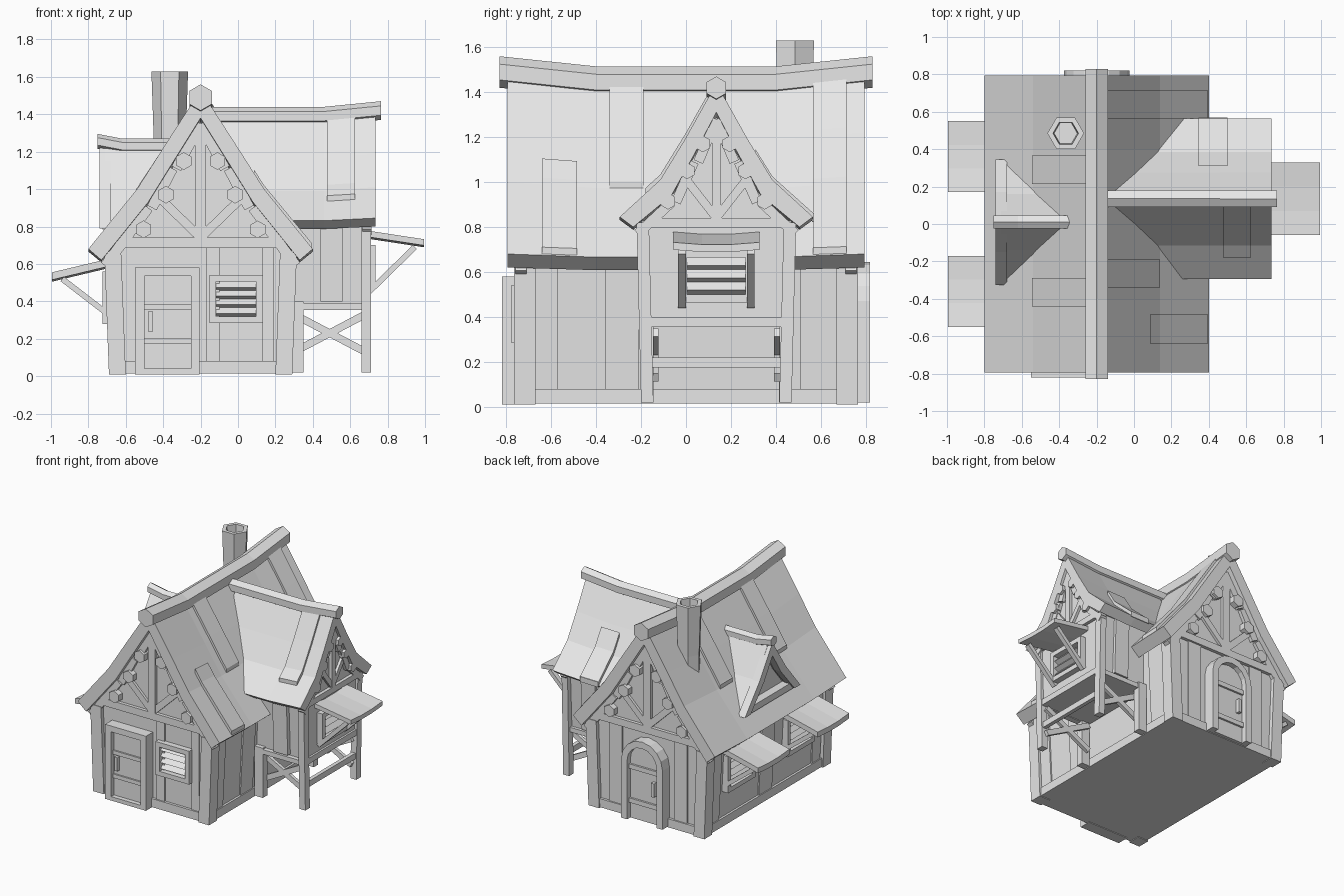
import bpy, bmesh
from math import pi, cos, sin
from mathutils import Matrix, Vector

cube = bpy.data.objects.get("Cube")
if cube:
    bpy.data.objects.remove(cube, do_unlink=True)

plain = bpy.data.materials.new("plain_grey")
plain.use_nodes = True
plain.diffuse_color = (0.8, 0.8, 0.8, 1)
plain.node_tree.nodes["Principled BSDF"].inputs["Base Color"].default_value = (0.8, 0.8, 0.8, 1)


def frame(x, y, turn):
    return Matrix.Translation((x, y, 0)) @ Matrix.Rotation(turn, 4, 'Z')


# Local frames: every gable or window is built facing -y
FRONT = frame(-0.2, 0, 0)
BACK = frame(-0.2, 0, pi)
WING = frame(0, 0.135, pi / 2)
DORMER = frame(0, 0.01, -pi / 2)
WORLD = Matrix()


def loft(name, rings, m=WORLD):
    """Skin a list of equal rings and cap both ends."""
    bm = bmesh.new()
    loops = [[bm.verts.new(m @ Vector(p)) for p in ring] for ring in rings]
    for a, b in zip(loops, loops[1:]):
        for i in range(len(a)):
            j = (i + 1) % len(a)
            bm.faces.new((a[i], a[j], b[j], b[i]))
    bm.faces.new(loops[0][::-1])
    bm.faces.new(loops[-1])
    bmesh.ops.recalc_face_normals(bm, faces=bm.faces)
    mesh = bpy.data.meshes.new(name)
    bm.to_mesh(mesh)
    bm.free()
    mesh.materials.append(plain)
    obj = bpy.data.objects.new(name, mesh)
    bpy.context.collection.objects.link(obj)
    return obj


def rect(x0, x1, y0, y1, z):
    return [(x0, y0, z), (x1, y0, z), (x1, y1, z), (x0, y1, z)]


def box(name, x0, x1, y0, y1, z0, z1, m=WORLD, lean=0):
    """Box whose top may lean sideways in x."""
    loft(name, [rect(x0, x1, y0, y1, z0), rect(x0 + lean, x1 + lean, y0, y1, z1)], m)


def prism(name, outline, y0, y1, m):
    loft(name, [[(x, y, z) for x, z in outline] for y in (y0, y1)], m)


def beam(name, a, b, width, depth, hint, m):
    a, b, h = Vector(a), Vector(b), Vector(hint)
    side = (b - a).cross(h).normalized() * width / 2
    h = h * depth / 2
    loft(name, [[p + side + h, p - side + h, p - side - h, p + side - h] for p in (a, b)], m)


def log(name, path, r, m):
    """Six-sided timber running along y."""
    loft(name, [[(x + r * cos(pi / 2 + k * pi / 3), y, z + r * sin(pi / 2 + k * pi / 3))
                 for k in range(6)] for x, y, z in path], m)


def mirrored(half):
    """Closed symmetric outline from its right half, ending on the centre line."""
    return half + [(-x, z) for x, z in half[-2::-1]]


def lerp(table, t):
    for (a, u), (b, v) in zip(table, table[1:]):
        if t <= b:
            return u + (v - u) * (t - a) / (b - a)
    return table[-1][1]


def sagged(z, y, sag):
    return z + lerp(sag, y) * (z - 0.3) / 1.2


def roof(name, outer, inner, sag, m):
    outline = mirrored(outer) + mirrored(inner)[::-1]
    loft(name, [[(x, y, sagged(z, y, sag)) for x, z in outline] for y, _ in sag], m)


def patch(outer, sag, side, y0, y1, d0, d1, m):
    """Raised roof board that follows the slope."""
    slope = sorted(outer)
    rings = []
    for d in [d0] + [d for d, _ in slope if d0 < d < d1] + [d1]:
        z = lerp(slope, d)
        rings.append([(side * d, y, sagged(z, y, sag) + h)
                      for y, h in ((y0, -0.01), (y1, -0.01), (y1, 0.03), (y0, 0.03))])
    loft("roof_board", rings, m)


def gable(m, wall, inner, tie, post, knobs, r):
    """Timber framing of one gable end."""
    half, z0, z1 = tie
    w, top = post
    box("tie_beam", -half, half, wall - 0.025, wall, z0, z1, m)
    box("king_post", -w, w, wall - 0.025, wall, z1, top, m)
    for s in (-1, 1):
        for (x0, a), (x1, b) in zip(inner, inner[1:]):
            beam("rafter", (s * (x0 - 0.02), wall, a - 0.03), (s * x1, wall, b - 0.03),
                 r * 1.2, 0.05, (0, 1, 0), m)
        beam("gable_brace", (0, wall, z1), (s * knobs[1][0] * 1.15, wall, knobs[1][1] - r / 2),
             r, 0.04, (0, 1, 0), m)
        for x, z in knobs:
            log("purlin_end", [(s * x, wall + 0.02, z), (s * x, wall - 0.045, z)], r, m)


def window(m, cx, wide, z0, z1, wall, slats, bar=0.035):
    """Framed window with sloping louvres."""
    x0, x1, out = cx - wide / 2, cx + wide / 2, wall - 0.045
    for a, b in ((x0, x0 + bar), (x1 - bar, x1)):
        box("window_jamb", a, b, out, wall + 0.02, z0, z1, m)
    for a, b in ((z0, z0 + bar), (z1 - bar, z1)):
        box("window_rail", x0, x1, out, wall + 0.02, a, b, m)
    step = (z1 - z0 - 2 * bar) / slats
    for i in range(slats):
        z = z0 + bar + i * step
        loft("louvre", [[(x, wall, z), (x, out + 0.012, z + step * 0.35), (x, wall, z + step)]
                        for x in (x0 + bar, x1 - bar)], m)


def awning(m, half, near, far, thick, low, foot):
    """Lean-to board on two struts; points are (y, z)."""
    loft("awning", [[(x, near[0], near[1] - d), (x, far[0], far[1] - d),
                     (x, far[0], far[1] - d - thick), (x, near[0], near[1] - d - thick)]
                    for x, d in ((-half, 0), (-half / 3, 0.01), (half / 3, 0.01), (half, 0))], m)
    for s in (-1, 1):
        x = s * (half - 0.04)
        beam("awning_strut", (x, *low), (x, *foot), 0.03, 0.035, (1, 0, 0), m)


# Main house: body, roof and ridge
main_outer = [(0.6, 0.68), (0.34, 1.0), (0.2, 1.22), (0, 1.53)]
main_inner = [(0.53, 0.62), (0.28, 0.93), (0.15, 1.14), (0, 1.38)]
main_sag = [(-0.795, 0), (-0.4, -0.045), (0.4, -0.045), (0.795, 0)]
prism("house_body", mirrored([(0.46, 0.015), (0.49, 0.66), (0.27, 0.93), (0.14, 1.13), (0, 1.36)]),
      -0.735, 0.735, FRONT)
roof("main_roof", main_outer, main_inner, main_sag, FRONT)
log("main_ridge", [(0, -0.83, 1.49), (0, -0.4, 1.445), (0, 0.4, 1.445), (0, 0.83, 1.49)], 0.07, FRONT)
for side, y0, y1, d0, d1 in ((1, -0.34, -0.19, 0.05, 0.34), (1, -0.64, -0.485, 0.285, 0.595),
                             (1, 0.565, 0.715, 0.05, 0.595), (-1, 0.215, 0.365, 0.06, 0.345),
                             (-1, -0.44, -0.29, 0.06, 0.345)):
    patch(main_outer, main_sag, side, y0, y1, d0, d1, FRONT)

# House framing on both ends and both sides
for m in (FRONT, BACK):
    gable(m, -0.735, main_inner, (0.42, 0.685, 0.74), (0.03, 1.3),
          [(0.09, 1.15), (0.185, 0.97), (0.305, 0.785)], 0.047)
    for s in (-1, 1):
        x0, x1 = sorted((s * 0.4, s * 0.49))
        box("corner_post", x0, x1, -0.765, -0.67, 0.01, 0.67, m, s * 0.025)
        x0, x1 = sorted((s * 0.44, s * 0.48))
        box("side_rail", x0, x1, -0.7, 0, 0.015, 0.08, m)
    box("end_rail", -0.42, 0.42, -0.755, -0.7, 0.015, 0.08, m)
for side, planks in ((1, ((-0.69, -0.57), (-0.36, -0.21), (0.51, 0.69))),
                     (-1, ((-0.66, -0.56), (-0.08, 0.08), (0.56, 0.66)))):
    x0, x1 = sorted((side * 0.44, side * 0.472))
    for y0, y1 in planks:
        box("side_plank", x0, x1, y0, y1, 0.08, 0.66, FRONT, side * 0.03)
for m, planks in ((FRONT, ((0.03, 0.1), (0.33, 0.39))), (BACK, ((-0.33, -0.22), (0.22, 0.33)))):
    for x0, x1 in planks:
        box("end_plank", x0, x1, -0.745, -0.73, 0.08, 0.685, m)

# Front door and window
for name, x0, x1, z0, z1, y in (("door_jamb", -0.35, -0.3, 0.01, 0.58, -0.82),
                                ("door_jamb", -0.05, -0.005, 0.01, 0.58, -0.82),
                                ("door_lintel", -0.35, -0.005, 0.535, 0.58, -0.82),
                                ("door_sill", -0.35, -0.005, 0.01, 0.04, -0.82),
                                ("door_panel", -0.31, -0.04, 0.03, 0.55, -0.785),
                                ("door_batten", -0.3, -0.05, 0.355, 0.385, -0.797),
                                ("door_batten", -0.3, -0.05, 0.175, 0.205, -0.797),
                                ("door_handle", -0.28, -0.255, 0.24, 0.345, -0.81)):
    box(name, x0, x1, y, -0.73, z0, z1, FRONT)
window(FRONT, 0.19, 0.285, 0.285, 0.54, -0.735, 4)


# Arched back door
def arch(r):
    return [(r, 0.02)] + [(r * cos(k * pi / 8), 0.47 + r * sin(k * pi / 8)) for k in range(9)] + [(-r, 0.02)]


prism("arch_frame", arch(0.175) + arch(0.125)[::-1], -0.82, -0.73, BACK)
prism("arch_door", arch(0.13), -0.78, -0.73, BACK)
for z in (0.14, 0.4):
    box("arch_batten", -0.125, 0.125, -0.795, -0.77, z, z + 0.035, BACK)
box("arch_handle", 0.07, 0.095, -0.81, -0.77, 0.24, 0.345, BACK)

# Left side windows with awnings
for y in (-0.36, 0.36):
    m = frame(0, y, -pi / 2)
    window(m, 0, 0.33, 0.28, 0.56, -0.68, 4)
    awning(m, 0.19, (-0.66, 0.635), (-0.995, 0.555), 0.04, (-0.94, 0.52), (-0.68, 0.32))

# Raised wing: body, roof and ridge
wing_outer = [(0.43, 0.845), (0.25, 1.01), (0.14, 1.19), (0, 1.44)]
wing_inner = [(0.37, 0.8), (0.2, 0.94), (0.1, 1.12), (0, 1.31)]
wing_sag = [(-0.735, 0), (-0.46, -0.03), (0.1, -0.03)]
prism("wing_body", mirrored([(0.3, 0.36), (0.32, 0.83), (0.19, 0.95), (0.09, 1.13), (0, 1.29)]),
      -0.69, -0.2, WING)
roof("wing_roof", wing_outer, wing_inner, wing_sag, WING)
log("wing_ridge", [(0, -0.765, 1.42), (0, -0.46, 1.39), (0, 0.16, 1.39)], 0.05, WING)
patch(wing_outer, wing_sag, -1, -0.625, -0.475, 0.035, 0.315, WING)
patch(wing_outer, wing_sag, 1, -0.5, -0.345, 0.175, 0.435, WING)
gable(WING, -0.69, wing_inner, (0.295, 0.795, 0.84), (0.02, 1.28),
      [(0.06, 1.17), (0.13, 1.05), (0.215, 0.915)], 0.037)
box("wing_sill", -0.29, 0.29, -0.705, -0.66, 0.355, 0.4, WING)
box("stilt_rail", -0.3, 0.3, -0.7, -0.67, 0.175, 0.22, WING)
window(WING, 0, 0.33, 0.465, 0.7, -0.69, 3)
awning(WING, 0.193, (-0.68, 0.78), (-0.995, 0.732), 0.033, (-0.945, 0.69), (-0.7, 0.45))

# Wing stilts, cross braces and side planks
for s in (-1, 1):
    x0, x1 = sorted((s * 0.28, s * 0.335))
    box("stilt", x0, x1, -0.71, -0.66, 0.02, 0.82, WING, s * 0.02)
    box("inner_stilt", x0, x1, -0.35, -0.28, 0.02, 0.4, WING)
    box("wing_side_sill", x0, x1 - 0.01, -0.69, -0.28, 0.355, 0.39, WING)
    box("wing_plank", x0, x1 - 0.01, -0.56, -0.44, 0.4, 0.83, WING, s * 0.015)
    for a, b in ((0.33, 0.13), (0.13, 0.33)):
        beam("cross_brace", (s * 0.27, -0.3, a), (s * 0.27, -0.68, b), 0.04, 0.025, (1, 0, 0), WING)

# Left dormer
roof("dormer_roof", [(0.31, 0.8), (0.15, 1.0), (0, 1.25)], [(0.26, 0.8), (0.11, 0.98), (0, 1.17)],
     [(-0.71, 0), (-0.35, 0)], DORMER)
roof("dormer_barge", [(0.335, 0.79), (0.16, 1.0), (0, 1.24)], [(0.265, 0.79), (0.1, 0.98), (0, 1.14)],
     [(-0.74, 0), (-0.68, 0)], DORMER)
prism("dormer_panel", [(0.28, 0.79), (0, 1.18), (-0.28, 0.79)], -0.66, -0.5, DORMER)
box("dormer_sill", -0.27, 0.27, -0.725, -0.64, 0.785, 0.835, DORMER)
log("dormer_ridge", [(0, -0.75, 1.255), (0, -0.62, 1.23), (0, -0.345, 1.23)], 0.04, DORMER)

# Chimney with hollow top
loft("chimney", [[(-0.365 + r * cos(k * pi / 3), 0.485 + r * sin(k * pi / 3), z) for k in range(6)]
                 for r, z in ((0.085, 1.0), (0.085, 1.25), (0.098, 1.63), (0.068, 1.63), (0.062, 1.56))])
